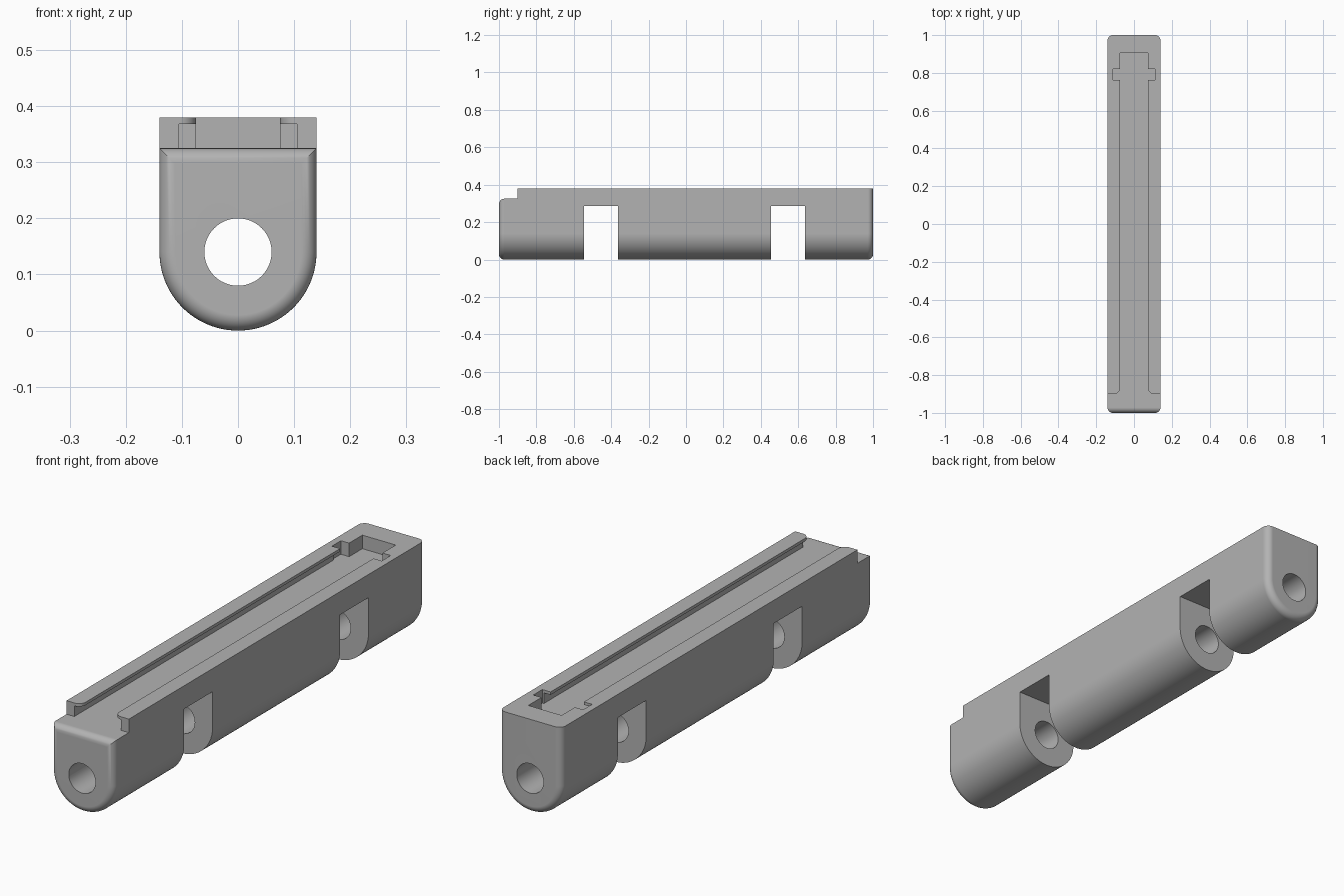
import bpy, bmesh
from math import sin, cos, pi

cube = bpy.data.objects.get("Cube")
if cube:
    bpy.data.objects.remove(cube, do_unlink=True)

HALF, TOP, FLOOR, FILLET = 0.14, 0.38, 0.325, 0.028
STEP_Y = -0.9

grey = bpy.data.materials.new("plain_grey")
grey.use_nodes = True
colour = (0.45, 0.45, 0.45, 1)
grey.diffuse_color = colour
grey.node_tree.nodes["Principled BSDF"].inputs["Base Color"].default_value = colour


def loft(name, rings):
    """Skin a list of matching closed rings and cap both ends."""
    bm = bmesh.new()
    loops = [[bm.verts.new(p) for p in ring] for ring in rings]
    n = len(loops[0])
    for a, b in zip(loops, loops[1:]):
        for i in range(n):
            j = (i + 1) % n
            bm.faces.new((a[i], a[j], b[j], b[i]))
    bm.faces.new(loops[0])
    bm.faces.new(loops[-1])
    bmesh.ops.recalc_face_normals(bm, faces=bm.faces)
    mesh = bpy.data.meshes.new(name)
    bm.to_mesh(mesh)
    bm.free()
    mesh.materials.append(grey)
    obj = bpy.data.objects.new(name, mesh)
    bpy.context.collection.objects.link(obj)
    return obj


def box(name, x, y0, y1, z0, z1):
    ring = [(-x, y0), (x, y0), (x, y1), (-x, y1)]
    return loft(name, [[(px, py, z) for px, py in ring] for z in (z0, z1)])


def u_ring(y, inset):
    """Round-bottomed section, drawn in by the inset."""
    r = HALF - inset
    arc = [(r * cos(pi + pi * i / 48), y, HALF + r * sin(pi + pi * i / 48)) for i in range(49)]
    return [(-r, y, TOP)] + arc + [(r, y, TOP)]


# Long body with rounded ends
turns = [pi / 2 * i / 8 for i in range(9)]
ends = [(1 - FILLET * (1 - cos(t)), FILLET * (1 - sin(t))) for t in turns]
rings = [u_ring(-y, d) for y, d in ends] + [u_ring(y, d) for y, d in reversed(ends)]
body = loft("rail_body", rings)

# Front step with a rounded nose
nose = [(-1 + FILLET * (1 - sin(t)), FLOOR - FILLET * (1 - cos(t))) for t in turns]
profile = [(-1.1, 0.5), (STEP_Y, 0.5), (STEP_Y, FLOOR)] + nose + [(-1.1, FLOOR - FILLET)]
cutters = [loft("step_cutter", [[(x, y, z) for y, z in profile] for x in (-0.3, 0.3)])]

# Wide undercut, then the narrow mouth with flared front corners
cutters.append(box("undercut_cutter", 0.105, STEP_Y - 0.05, 0.82, FLOOR, 0.368))
flare = [(0.105 - 0.03 * sin(t), STEP_Y + 0.03 * (1 - cos(t))) for t in turns]
side = [(0.105, STEP_Y - 0.05)] + flare + [(0.075, 0.905)]
outline = side + [(-x, y) for x, y in reversed(side)]
cutters.append(loft("mouth_cutter", [[(x, y, z) for x, y in outline] for z in (FLOOR, 0.5)]))
cutters.append(box("notch_cutter", 0.112, 0.762, 0.82, FLOOR, 0.5))

# Two cross gaps in the underside
for y0, y1 in ((-0.545, -0.363), (0.455, 0.637)):
    cutters.append(box("gap_cutter", 0.3, y0, y1, -0.1, 0.286))

# Lengthwise bore
bore = [(0.06 * cos(2 * pi * i / 48), 0.06 * sin(2 * pi * i / 48) + HALF) for i in range(48)]
cutters.append(loft("bore_cutter", [[(x, y, z) for x, z in bore] for y in (-1.2, 1.2)]))

bpy.ops.object.select_all(action="DESELECT")
bpy.context.view_layer.objects.active = body
body.select_set(True)
for cutter in cutters:
    cutter.hide_render = True
    mod = body.modifiers.new("cut", "BOOLEAN")
    mod.operation, mod.solver, mod.object = "DIFFERENCE", "EXACT", cutter
    bpy.ops.object.modifier_apply(modifier=mod.name)
for cutter in cutters:
    bpy.data.objects.remove(cutter, do_unlink=True)

# Smooth rounds, crisp corners
bpy.ops.object.shade_smooth_by_angle(angle=pi / 6)
weighted = body.modifiers.new("clean_normals", "WEIGHTED_NORMAL")
weighted.keep_sharp = True
